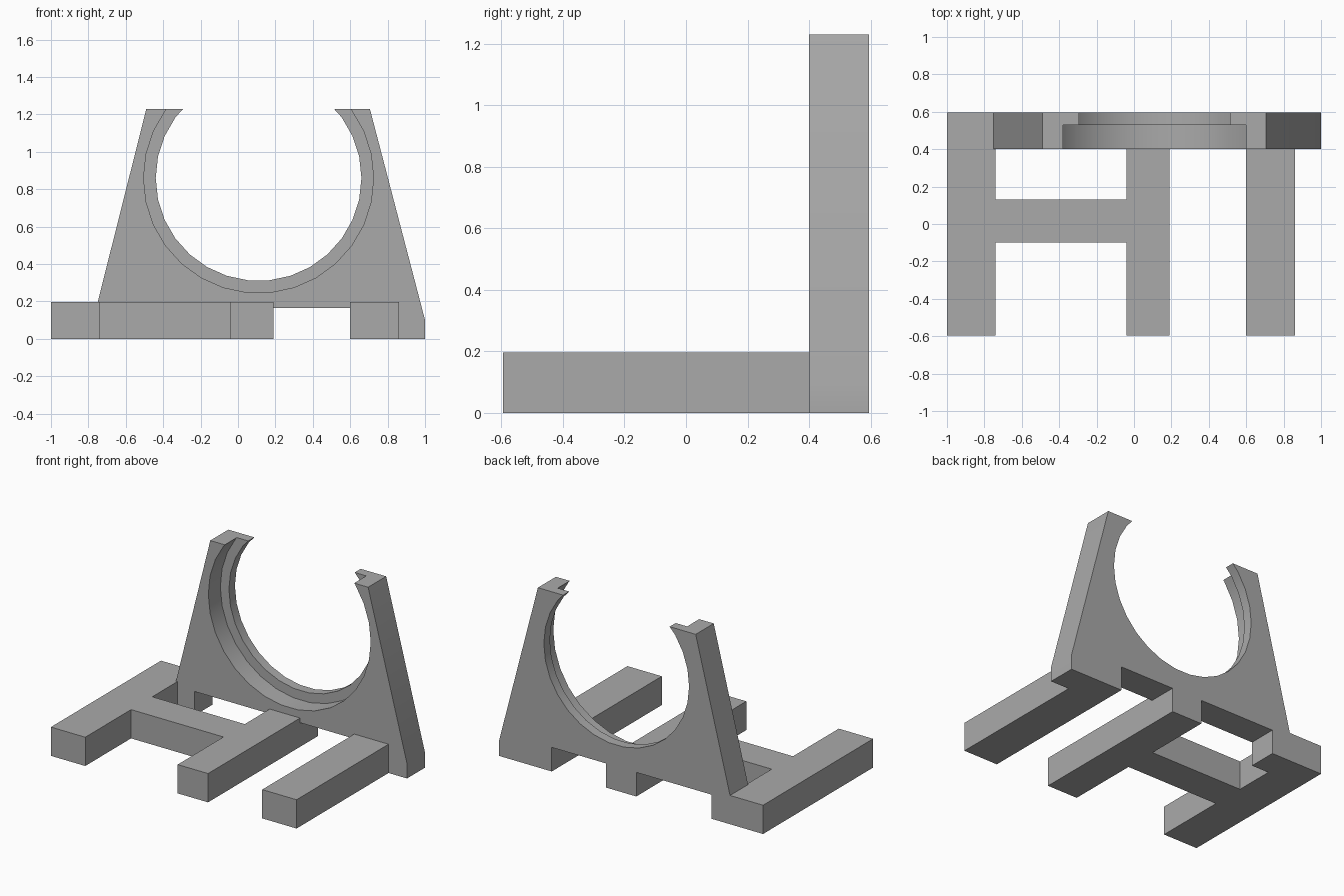
import bpy, bmesh, math
from mathutils import Vector

cube = bpy.data.objects.get("Cube")
if cube:
    bpy.data.objects.remove(cube, do_unlink=True)

GREY = (0.4, 0.4, 0.4, 1)
grey = bpy.data.materials.new("plain grey")
grey.use_nodes = True
grey.diffuse_color = GREY
grey.node_tree.nodes["Principled BSDF"].inputs["Base Color"].default_value = GREY

FRONT, PLATE, STEP, BACK = -0.595, 0.4, 0.53, 0.595   # depths along y
BASE, NOTCH, TOP = 0.197, 0.165, 1.23                 # heights
BORE_X, BORE_Z = 0.11, 0.86                           # ring centre


def prism(name, points, direction):
    """Extrude a flat outline of 3D points along a direction."""
    bm = bmesh.new()
    face = bm.faces.new([bm.verts.new(p) for p in points])
    extruded = bmesh.ops.extrude_face_region(bm, geom=[face])
    verts = [v for v in extruded["geom"] if isinstance(v, bmesh.types.BMVert)]
    bmesh.ops.translate(bm, verts=verts, vec=Vector(direction))
    bmesh.ops.recalc_face_normals(bm, faces=bm.faces)
    mesh = bpy.data.meshes.new(name)
    bm.to_mesh(mesh)
    bm.free()
    mesh.materials.append(grey)
    obj = bpy.data.objects.new(name, mesh)
    bpy.context.collection.objects.link(obj)
    return obj


def floor_part(name, outline):
    return prism(name, [(x, y, 0) for x, y in outline], (0, 0, BASE))


def upright(name, outline, y0, y1):
    return prism(name, [(x, y0, z) for x, z in outline], (0, y1 - y0, 0))


def cut_bore(target, radius, y0, y1, sides=30):
    """Cut a round bore through part of the plate's depth."""
    angles = [math.tau * i / sides for i in range(sides)]
    ring = [(BORE_X + radius * math.cos(a), BORE_Z + radius * math.sin(a)) for a in angles]
    cutter = upright("bore_cutter", ring, y0, y1)
    cutter.hide_render = True
    mod = target.modifiers.new("bore", "BOOLEAN")
    mod.operation = "DIFFERENCE"
    mod.solver = "EXACT"
    mod.object = cutter
    bpy.context.view_layer.objects.active = target
    bpy.ops.object.modifier_apply(modifier=mod.name)
    bpy.data.objects.remove(cutter, do_unlink=True)


# Upright plate with sloping sides, three feet and two notches below
plate = upright("ring_plate", [
    (-1, 0), (-0.61, 0), (-0.61, NOTCH), (-0.04, NOTCH), (-0.04, 0),
    (0.19, 0), (0.19, NOTCH), (0.6, NOTCH), (0.6, 0), (1, 0),
    (1, 0.1), (0.705, TOP), (-0.49, TOP), (-0.75, BASE), (-1, BASE),
], PLATE, BACK)

# Open ring: wide bore in front, narrower lip at the back
cut_bore(plate, 0.55, PLATE - 0.1, BACK + 0.1)
cut_bore(plate, 0.615, PLATE - 0.1, STEP)
bpy.ops.object.select_all(action="DESELECT")
plate.select_set(True)
bpy.context.view_layer.objects.active = plate
bpy.ops.object.shade_smooth_by_angle(angle=math.radians(25))

# Two legs joined by a crossbar
floor_part("joined_legs", [
    (-1, FRONT), (-0.74, FRONT), (-0.74, -0.1), (-0.04, -0.1),
    (-0.04, FRONT), (0.19, FRONT), (0.19, PLATE), (-0.04, PLATE),
    (-0.04, 0.13), (-0.74, 0.13), (-0.74, PLATE), (-1, PLATE),
])

# Separate leg on the other side
floor_part("single_leg", [(0.6, FRONT), (0.86, FRONT), (0.86, PLATE), (0.6, PLATE)])
